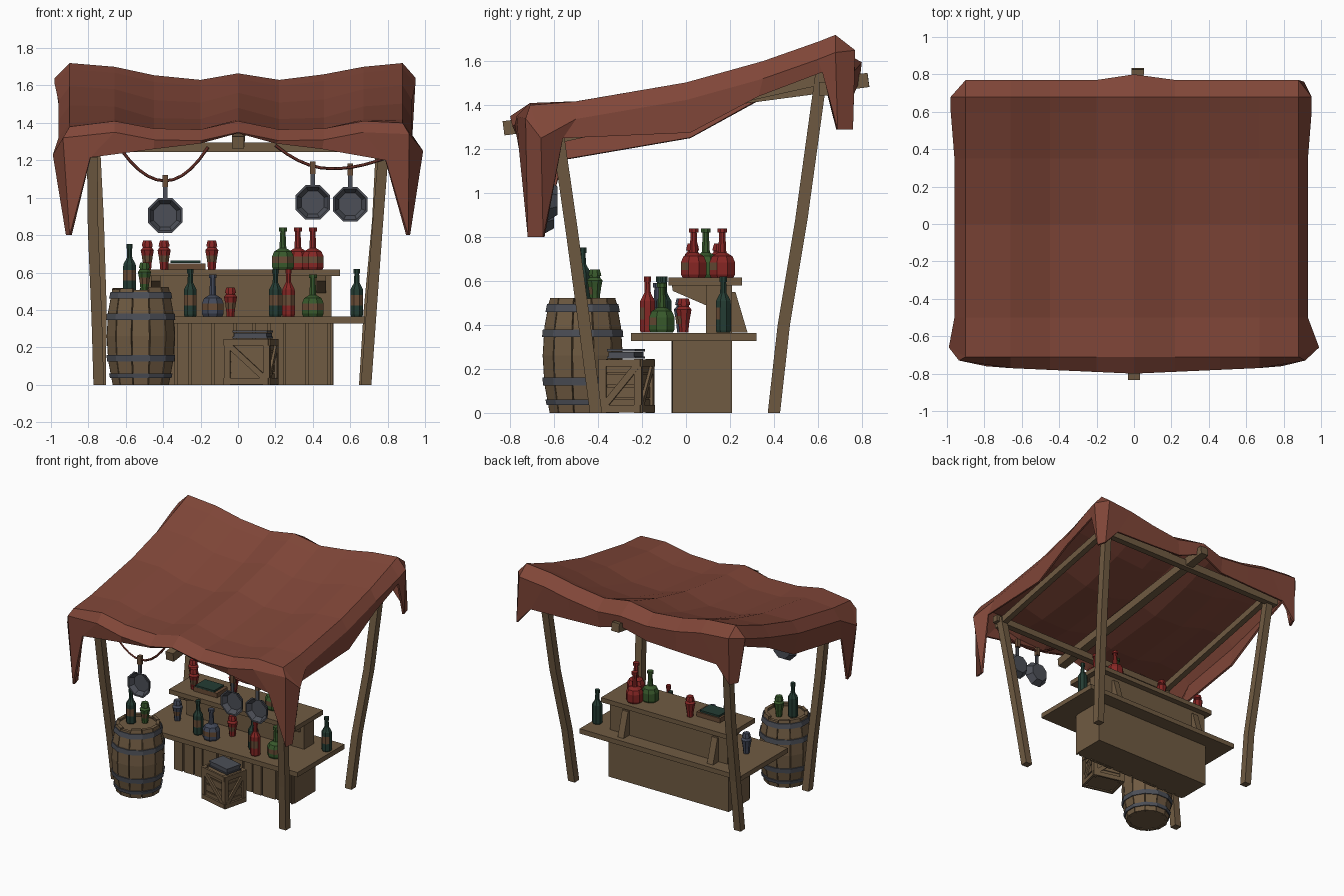
import bpy, bmesh, math, random
from mathutils import Matrix, Vector

if "Cube" in bpy.data.objects:
    bpy.data.objects.remove(bpy.data.objects["Cube"])

random.seed(4)

def material(name, r, g, b):
    m = bpy.data.materials.new(name)
    lin = [((c / 255 + 0.055) / 1.055) ** 2.4 for c in (r, g, b)]
    m.diffuse_color = (*lin, 1)
    m.use_nodes = True
    m.node_tree.nodes["Principled BSDF"].inputs["Base Color"].default_value = m.diffuse_color
    return m

CLOTH = material("red cloth", 128, 70, 56)
WOOD = material("wood", 112, 91, 66)
METAL = material("dark metal", 76, 79, 87)
DKGREEN = material("dark green glass", 36, 60, 51)
GREEN = material("green glass", 55, 88, 43)
RED = material("red glass", 134, 38, 36)
BLUE = material("blue grey glass", 66, 72, 88)
ROPE = material("rope", 96, 44, 36)
LABEL = material("label", 104, 76, 54)

def finish(name, bm, mats, matrix=Matrix()):
    me = bpy.data.meshes.new(name)
    bm.to_mesh(me)
    bm.free()
    for m in mats:
        me.materials.append(m)
    ob = bpy.data.objects.new(name, me)
    ob.matrix_world = matrix
    bpy.context.collection.objects.link(ob)
    return ob

def add_box(bm, size, loc, rot=Matrix()):
    bmesh.ops.create_cube(bm, size=1, matrix=Matrix.Translation(loc) @ rot.to_4x4() @ Matrix.Diagonal((*size, 1)))

def boxes(name, items, mat, matrix=Matrix()):
    bm = bmesh.new()
    for it in items:
        add_box(bm, *it)
    return finish(name, bm, [mat], matrix)

def beam(name, a, b, w, h, mat=WOOD):
    a, b = Vector(a), Vector(b)
    rot = (b - a).to_track_quat('Y', 'Z').to_matrix()
    return boxes(name, [((w, (b - a).length, h), (a + b) / 2, rot)], mat)

def sections(name, rings, mat):
    """Closed solid bridging rings of equal vertex count."""
    bm = bmesh.new()
    vs = [[bm.verts.new(p) for p in r] for r in rings]
    n = len(vs[0])
    for a, b in zip(vs, vs[1:]):
        for i in range(n):
            bm.faces.new((a[i], a[(i + 1) % n], b[(i + 1) % n], b[i]))
    bm.faces.new(vs[0][::-1])
    bm.faces.new(vs[-1])
    bmesh.ops.recalc_face_normals(bm, faces=bm.faces)
    return finish(name, bm, [mat])

def lathe(name, prof, sides, mat, loc=(0, 0, 0), label=None, rot=Matrix()):
    bm = bmesh.new()
    vs = [[bm.verts.new((r * math.cos(t), r * math.sin(t), z))
           for t in [math.pi / sides * (2 * i + 1) for i in range(sides)]] for r, z in prof]
    for k in range(len(vs) - 1):
        for i in range(sides):
            j = (i + 1) % sides
            f = bm.faces.new((vs[k][i], vs[k][j], vs[k + 1][j], vs[k + 1][i]))
            f.normal_update()
            if k == label and f.normal.y < -0.6:
                f.material_index = 1
    bm.faces.new(vs[0][::-1])
    bm.faces.new(vs[-1])
    return finish(name, bm, [mat, LABEL], Matrix.Translation(loc) @ rot.to_4x4())

# --- canopy: sagging top sheet plus draped skirt
xs = [-.9, -.66, -.45, -.2, 0, .22, .46, .67, .88]
ys = [-.71, -.5, 0, .35, .6, .68]
back = [1.72, 1.70, 1.655, 1.63, 1.665, 1.63, 1.66, 1.70, 1.72]
front = [1.38, 1.41, 1.37, 1.365, 1.41, 1.365, 1.37, 1.41, 1.40]
sag = [.06, .07, .09, .08, .06, .08, .09, .07, .06]
bm = bmesh.new()
T = []
for i, x in enumerate(xs):
    T.append([])
    for y in ys:
        t = (y - ys[0]) / (ys[-1] - ys[0])
        z = front[i] + (back[i] - front[i]) * t - sag[i] * 4 * t * (1 - t)
        T[i].append(bm.verts.new((x, y, z)))
for i in range(8):
    for j in range(5):
        bm.faces.new((T[i][j], T[i + 1][j], T[i + 1][j + 1], T[i][j + 1]))
hem_x = [-.9, -.79, -.45, -.2, 0, .2, .45, .79, .91]
hem_front = [.8, 1.215, 1.26, 1.29, 1.345, 1.29, 1.26, 1.2, .8]
hem_back = [1.29, 1.42, 1.43, 1.44, 1.51, 1.44, 1.43, 1.42, 1.29]
hem_y = [-.65, -.56, .02, .33, .62, .69]
hem_right = [.8, 1.25, 1.275, 1.44, 1.55, 1.29]
hem_left = [.8, 1.15, 1.25, 1.42, 1.54, 1.29]
skirt = []
for i in range(9):                                   # front edge
    v, c = T[i][0], i in (0, 8)
    y = -.73 if c else -.76 - .04 * (1 - abs(xs[i]) / .9)
    skirt.append((v, (v.co.x * (1.04 if c else 1), y, v.co.z - .06), (hem_x[i], y + .01, hem_front[i])))
for side, hem in ((1, hem_right), (0, hem_left)):
    if not side:                                     # back edge
        for i in range(8, -1, -1):
            v = T[i][5]
            y = .80 if i == 4 else .77
            skirt.append((v, (v.co.x, y, v.co.z - .07), (hem_x[i], y - .01, hem_back[i])))
    s = 1 if side else -1
    for j in (range(6) if side else range(5, -1, -1)):   # side edges
        v = T[8 if side else 0][j]
        mx = .99 if j == 0 else (.93 if side else .96) + (.02 if j > 3 else 0)
        my = -.66 if j == 0 else v.co.y
        skirt.append((v, (s * mx, my, v.co.z - (.15 if j == 0 else .08)),
                      (s * (.92 if j == 0 else .93), hem_y[j], hem[j])))
low = [(v, bm.verts.new(m), bm.verts.new(b)) for v, m, b in skirt]
for (t0, m0, b0), (t1, m1, b1) in zip(low, low[1:] + low[:1]):
    bm.faces.new((t0, m0, m1) if t0 is t1 else (t0, m0, m1, t1))
    bm.faces.new((m0, b0, b1, m1))
canopy = finish("canopy", bm, [CLOTH])
sol = canopy.modifiers.new("thickness", 'SOLIDIFY')
sol.thickness = .015

# --- bent posts and roof beams
def post(name, pts, w=.028):
    sections(name, [[(x - w, y - w, z), (x + w, y - w, z), (x + w, y + w, z), (x - w, y + w, z)]
                    for x, y, z in pts], WOOD)

for s, n in ((-1, "left"), (1, "right")):
    b = .03 if s < 0 else 0
    post("front_post_" + n, [(s * (.685 + 2 * b), -.41, 0), (s * (.71 + 1.5 * b), -.455, .35),
                             (s * (.745 + b), -.52, .83), (s * .78, -.585, 1.28)])
    post("back_post_" + n, [(s * (.675 + 2 * b), .40, 0), (s * (.70 + b), .445, .4),
                            (s * .745, .525, .88), (s * .78, .62, 1.57)])
    beam("side_beam_" + n, (s * .775, -.64, 1.24), (s * .775, .67, 1.53), .045, .05)
beam("ridge_beam", (0, -.83, 1.295), (.02, .83, 1.515), .065, .065)
beam("front_crossbeam", (-.83, -.6, 1.27), (.83, -.6, 1.27), .05, .05)
beam("back_crossbeam", (-.83, .63, 1.475), (.83, .63, 1.475), .05, .06)

# --- counter with planked front, two shelves and brackets
boxes("counter_body", [((1.02, .25, .33), (0, .085, .165))], WOOD)
planks, x = [], -.51
while x < .5:
    w = min(random.uniform(.07, .13), .51 - x)
    planks.append(((w - .012, .022, .33), (x + w / 2, -.045 - random.uniform(0, .01), .165)))
    x += w
boxes("counter_planks", planks, WOOD)
boxes("lower_shelf", [((1.37, .57, .037), (-.005, .035, .346))], WOOD)
boxes("upper_support", [((1.0, .12, .23), (0, .15, .475))], WOOD)
boxes("upper_shelf", [((1.075, .335, .035), (.007, .088, .598))], WOOD)
for x in (-.4, .36):
    sections("back_bracket", [[(x + d, y, z) for y, z in ((.2, .365), (.28, .365), (.225, .55), (.2, .55))]
                              for d in (-.025, .025)], WOOD)
for x in (-.44, .445):
    sections("front_bracket", [[(x + d, y, z) for y, z in ((-.065, .585), (-.06, .555), (.09, .49), (.09, .585))]
                               for d in (-.025, .025)], WOOD)

# --- barrel with separate staves, lid and hoops
BX, BY = -.52, -.47
def bulge(z):
    return .155 + .033 * (1 - ((z - .26) / .26) ** 2)
for k in range(12):
    a, h, top = k * math.pi / 6, math.pi / 12 * .94, random.uniform(.505, .525)
    rings = []
    for z in (0, .13, .26, .39, top):
        R = bulge(z)
        rings.append([(BX + r * math.cos(a + t), BY + r * math.sin(a + t), z)
                      for r, t in ((R, -h), (R, h), (R - .025, h), (R - .025, -h))])
    sections("barrel_stave", rings, WOOD)
lathe("barrel_core", [(bulge(z) - .012, z) for z in (.005, .13, .26, .39, .498)], 12, WOOD, (BX, BY, 0))
for z0, z1 in ((.035, .06), (.125, .16), (.345, .38), (.46, .495)):
    lathe("barrel_hoop", [(bulge(z0) + .007, z0), (bulge(z1) + .007, z1)], 12, METAL, (BX, BY, 0))

# --- crate with slats, frame and diagonal braces
CM = Matrix.Translation((.07, -.27, 0)) @ Matrix.Rotation(math.radians(-14), 4, 'Z')
W, D, H = .24, .19, .245
parts = [((W - .03, D - .03, H - .02), (0, 0, H / 2))]
for s in (-1, 1):
    for k in range(4):
        z = .035 + k * .058
        parts += [((W - .01, .012, .05), (0, s * (D / 2 - .014), z)),
                  ((.012, D - .01, .05), (s * (W / 2 - .014), 0, z))]
    for z in (.018, H - .018):
        parts += [((W, .015, .034), (0, s * D / 2, z)), ((.015, D, .034), (s * W / 2, 0, z))]
    for t in (-1, 1):
        parts.append(((.034, .034, H), (s * (W / 2 - .012), t * (D / 2 - .012), H / 2)))
    parts += [((.27, .013, .03), (0, s * D / 2, H / 2), Matrix.Rotation(math.radians(42), 3, 'Y')),
              ((.013, .23, .03), (s * W / 2, 0, H / 2), Matrix.Rotation(math.radians(50), 3, 'X'))]
boxes("crate", parts, WOOD, CM)
boxes("crate_book", [((.19, .13, .01), (.01, 0, .252)), ((.18, .12, .025), (.01, 0, .265)),
                     ((.19, .13, .01), (.01, 0, .285))], METAL, CM)

# --- book on upper shelf
boxes("book_pages", [((.2, .13, .035), (-.275, .06, .632))], LABEL)
boxes("book_cover", [((.16, .12, .014), (-.28, .055, .657))], DKGREEN)

# --- bottles, flasks and jars
WINE = [(.033, 0), (.037, .01), (.037, .06), (.037, .115), (.036, .145), (.016, .18), (.014, .23), (.018, .23), (.018, .255)]
FLASK = [(.055, 0), (.063, .015), (.063, .035), (.063, .07), (.05, .098), (.02, .115), (.015, .205), (.023, .205), (.023, .225)]
JAR = [(.022, 0), (.026, .04), (.032, .075), (.038, .105), (.026, .118), (.026, .125), (.032, .125), (.029, .14), (.024, .155)]
L, U, B = .365, .615, .498
for name, prof, lab, mat, x, y, z in (
        ("wine_bottle", WINE, 2, DKGREEN, -.255, -.12, L), ("wine_bottle", WINE, 2, DKGREEN, .2, -.1, L),
        ("wine_bottle", WINE, 2, RED, .27, -.175, L), ("wine_bottle", WINE, 2, DKGREEN, .635, .17, L),
        ("wine_bottle", WINE, 2, DKGREEN, -.58, -.47, B), ("flask", FLASK, 2, BLUE, -.135, -.13, L),
        ("flask", FLASK, 2, GREEN, .4, -.11, L), ("flask", FLASK, 2, GREEN, .24, .09, U),
        ("flask", FLASK, 2, RED, .32, .165, U), ("flask", FLASK, 2, RED, .4, .035, U),
        ("jar", JAR, 1, RED, -.04, -.01, L), ("jar", JAR, 1, BLUE, -.5, -.02, L),
        ("jar", JAR, 1, RED, -.485, .15, U), ("jar", JAR, 1, RED, -.395, .03, U),
        ("jar", JAR, 1, RED, -.14, .15, U), ("jar", JAR, 1, GREEN, -.5, -.415, B)):
    lathe(name, prof, 8, mat, (x, y, z), lab)

# --- hanging pans
PAN = [(.07, 0), (.1, .05), (.088, .05), (.066, .014)]
for x, z, y in ((-.39, .905, -.6), (.4, .975, -.6), (.6, .965, -.585)):
    lathe("pan", PAN, 8, METAL, (x, y, z), rot=Matrix.Rotation(math.pi / 2, 3, 'X'))
    boxes("pan_handle", [((.024, .014, .09), (x, y - .035, z + .13))], METAL)
    boxes("pan_hook", [((.03, .03, .065), (x, y - .03, z + .185))], LABEL)

# --- drooping ropes
for x0, z0, xm, zm, x1, z1 in ((-.62, 1.25, -.39, 1.09, -.16, 1.27), (.2, 1.28, .5, 1.155, .78, 1.21)):
    cu = bpy.data.curves.new("rope", 'CURVE')
    cu.dimensions, cu.bevel_depth, cu.bevel_resolution = '3D', .008, 0
    sp = cu.splines.new('POLY')
    sp.points.add(10)
    for k, p in enumerate(sp.points):
        u = k / 5 - 1
        xe, ze = (x0, z0) if u < 0 else (x1, z1)
        p.co = (xm + (xe - xm) * abs(u), -.63, zm + (ze - zm) * u * u, 1)
    tmp = bpy.data.objects.new("rope_curve", cu)
    me = bpy.data.meshes.new_from_object(tmp)
    me.materials.clear()
    me.materials.append(ROPE)
    bpy.context.collection.objects.link(bpy.data.objects.new("rope", me))
    bpy.data.objects.remove(tmp)
